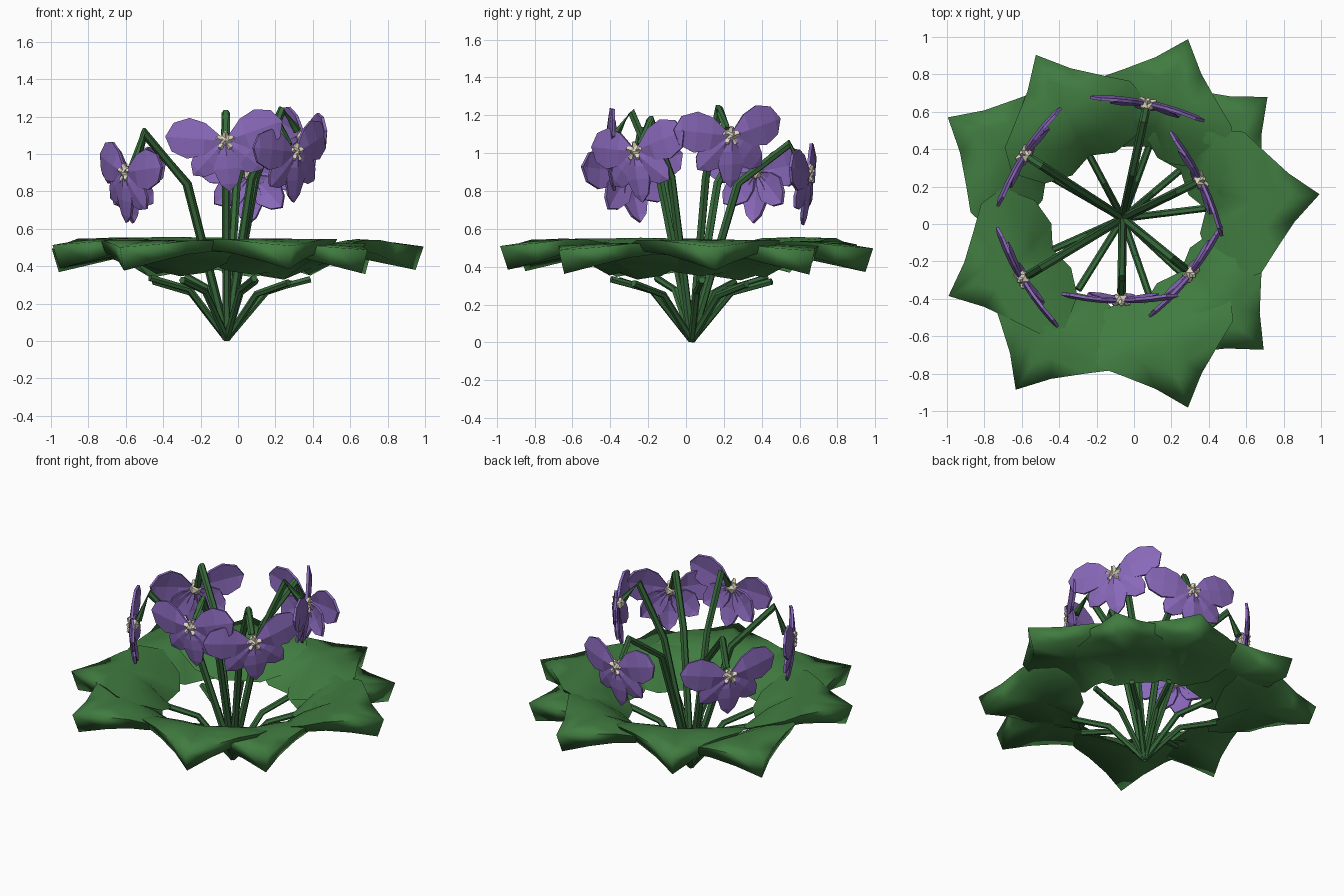
import bpy, bmesh, math
from mathutils import Vector, Matrix

if "Cube" in bpy.data.objects:
    bpy.data.objects.remove(bpy.data.objects["Cube"])

CX, CY = -0.06, 0.03


def mat(name, c):
    m = bpy.data.materials.new(name)
    m.diffuse_color = (*c, 1)
    m.use_nodes = True
    m.node_tree.nodes["Principled BSDF"].inputs["Base Color"].default_value = m.diffuse_color
    return m


LEAF = mat("leaf green", (0.052, 0.2, 0.052))
STEM = mat("stem green", (0.04, 0.15, 0.045))
PETAL = mat("petal purple", (0.25, 0.14, 0.49))
CREAM = mat("cream", (0.74, 0.68, 0.54))


def make(name, bm, material, smooth=None, solid=0):
    bmesh.ops.recalc_face_normals(bm, faces=bm.faces[:])
    me = bpy.data.meshes.new(name)
    bm.to_mesh(me)
    bm.free()
    ob = bpy.data.objects.new(name, me)
    bpy.context.collection.objects.link(ob)
    me.materials.append(material)
    if solid:
        mod = ob.modifiers.new("thickness", 'SOLIDIFY')
        mod.thickness = solid
        mod.offset = 0
    if smooth:
        bpy.ops.object.select_all(action='DESELECT')
        ob.select_set(True)
        bpy.context.view_layer.objects.active = ob
        bpy.ops.object.shade_smooth_by_angle(angle=math.radians(smooth))
    return ob


def polar(ang, r, z):
    a = math.radians(ang)
    return Vector((CX + r * math.cos(a), CY + r * math.sin(a), z))


def tube(name, ang, pts, radius):
    # six-sided stalk bending in one radial plane; pts are (r, z)
    a = math.radians(ang)
    side = Vector((-math.sin(a), math.cos(a), 0))
    P = [polar(ang, r, z) for r, z in pts]
    bm = bmesh.new()
    rings = []
    for i, p in enumerate(P):
        d1 = (P[min(i + 1, len(P) - 1)] - P[max(i - 1, 0)]).normalized()
        up = d1.cross(side).normalized()
        rings.append([bm.verts.new(p + radius * (side * math.cos(k * math.pi / 3)
                      + up * math.sin(k * math.pi / 3))) for k in range(6)])
    for A, B in zip(rings, rings[1:]):
        for k in range(6):
            bm.faces.new((A[k], A[(k + 1) % 6], B[(k + 1) % 6], B[k]))
    bm.faces.new(rings[0])
    bm.faces.new(rings[-1])
    make(name, bm, STEM, 30)


# Heart-shaped leaf: (along, half width, edge z, drop of the curled margin)
HALF = [(0.02, 0, 0.35, 0), (-0.03, 0.13, 0.37, 0), (0.0, 0.28, 0.42, 0),
        (0.13, 0.41, 0.51, 0.03), (0.27, 0.38, 0.54, 0.06), (0.36, 0.27, 0.54, 0.075),
        (0.48, 0.13, 0.52, 0.095), (0.63, 0, 0.505, 0.125)]
OUT = HALF + [(u, -v, z, d) for u, v, z, d in HALF[-2:0:-1]]


def leaf(ang, reach, dz):
    bm = bmesh.new()
    M = Matrix.Translation((CX, CY, 0)) @ Matrix.Rotation(math.radians(ang), 4, 'Z')
    r0 = reach - 0.36

    def ring(s, zf):
        return [bm.verts.new(M @ Vector((r0 + (u - 0.27) * s, v * s, zf(z, d) + dz)))
                for u, v, z, d in OUT]
    edge = ring(1.0, lambda z, d: z)
    mid = ring(0.55, lambda z, d: z * 0.4 + 0.325)
    c = bm.verts.new(M @ Vector((r0, 0, 0.545 + dz)))
    under = bm.verts.new(M @ Vector((r0 - 0.05, 0, 0.455 + dz)))
    n = len(OUT)
    # margin curls under towards the tip
    hem = [bm.verts.new(M @ Vector((r0 + (u - 0.27) * 0.88, v * 0.88, z - d + dz)))
           if d else edge[i] for i, (u, v, z, d) in enumerate(OUT)]
    for i in range(n):
        j = (i + 1) % n
        bm.faces.new((mid[j], mid[i], edge[i], edge[j]))
        bm.faces.new((mid[i], mid[j], c))
        bm.faces.new((hem[j], hem[i], under))
        loop = list(dict.fromkeys((edge[j], edge[i], hem[i], hem[j])))
        if len(loop) > 2:
            bm.faces.new(loop)
    make("leaf", bm, LEAF, 100)
    tube("leaf_stalk", ang, [(0, 0.012), (0.22, 0.27 + dz), (0.45, 0.33 + dz)], 0.019)


LEAVES = [(7, 1.06, 0.0), (40, 1.01, -0.022), (70, 1.02, -0.008), (118, 0.99, 0.012),
          (150, 1.08, -0.012), (204, 1.02, 0.008), (238, 1.08, -0.004),
          (289, 1.07, 0.004), (317, 1.03, -0.018)]
for l in LEAVES:
    leaf(*l)


# Petal outlines: fraction of length, fraction of half width
BROAD = [(0.06, 0.15), (0.35, 0.8), (0.62, 1.0), (0.88, 0.7)]
NARROW = [(0.06, 0.15), (0.3, 0.75), (0.55, 1.0), (0.85, 0.6)]
PETALS = [(14, 0.32, 0.108, BROAD), (171, 0.32, 0.108, BROAD),
          (222, 0.25, 0.085, NARROW), (270, 0.27, 0.075, NARROW), (318, 0.25, 0.085, NARROW)]


def flower(ang, r, z, roll):
    a = math.radians(ang)
    out = Vector((math.cos(a), math.sin(a), -0.01)).normalized()
    side = Vector((-math.sin(a), math.cos(a), 0))
    up = out.cross(side)
    M = Matrix((side, up, out)).transposed().to_4x4()
    M.translation = polar(ang, r, z)
    bm = bmesh.new()
    for n, (pa, length, w, shape) in enumerate(PETALS):
        R = Matrix.Rotation(math.radians(pa + roll), 4, 'Z')

        def vert(t, s, lift):
            p = Vector((t * length, s * w, 0.01 - 0.035 * t * t + lift + 0.004 * (n % 2)))
            return bm.verts.new(M @ R @ p)
        spine = [vert(t, 0, 0.006) for t, s in shape] + [vert(1.0, 0, 0)]
        for sg in (1, -1):
            rim = [vert(t, s * sg, -0.006) for t, s in shape]
            for i in range(3):
                bm.faces.new((spine[i], spine[i + 1], rim[i + 1], rim[i]))
            bm.faces.new((spine[3], spine[4], rim[3]))
    bmesh.ops.remove_doubles(bm, verts=bm.verts[:], dist=0.0001)
    make("flower_petals", bm, PETAL, None, 0.016)
    # cream centre with short stamens
    bm = bmesh.new()
    bmesh.ops.create_icosphere(bm, subdivisions=1, radius=0.042, matrix=M)
    for k in range(5):
        t = math.radians(90 + 72 * k)
        d = Vector((math.cos(t), math.sin(t), 0.6)).normalized()
        S = M @ Matrix.Translation(d * 0.042) @ d.to_track_quat('Z', 'Y').to_matrix().to_4x4()
        bmesh.ops.create_cone(bm, cap_ends=True, segments=4, radius1=0.02,
                              radius2=0.011, depth=0.03, matrix=S)
    make("flower_centre", bm, CREAM)


# Flowers: angle, radius, height, roll, stalk kink (r, z), stalk peak (r, z)
TALL, LOW = (0.17, 0.87), (0.25, 0.84)
FLOWERS = [(78, 0.62, 0.89, 3, LOW, (0.53, 1.05)), (147, 0.62, 0.90, 0, LOW, (0.52, 1.10)),
           (211, 0.62, 0.90, -9, LOW, (0.52, 1.12)), (26, 0.455, 1.09, 3, TALL, (0.33, 1.24)),
           (321, 0.46, 1.01, 5, TALL, (0.35, 1.18)), (269, 0.43, 1.07, 5, TALL, (0.32, 1.22))]
for ang, r, z, roll, kink, peak in FLOWERS:
    flower(ang, r, z, roll)
    tube("flower_stalk", ang, [(0, 0.012), kink, peak, (r - 0.035, z + 0.035)], 0.023)
